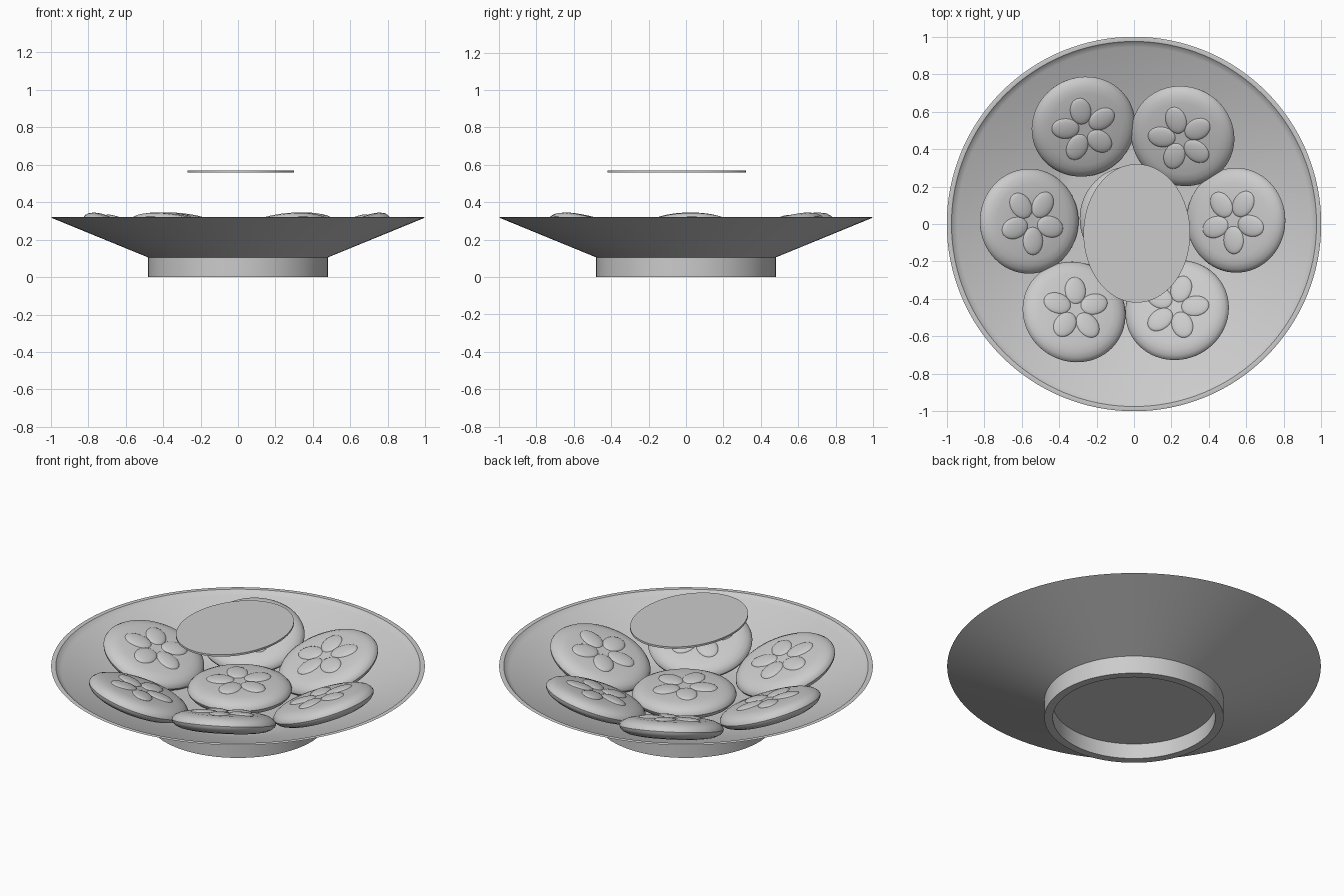
import bpy, bmesh
from math import pi, sin, cos, atan2, radians
from mathutils import Matrix, Vector

if "Cube" in bpy.data.objects:
    bpy.data.objects.remove(bpy.data.objects["Cube"])


def lathe(bm, profile, n):
    """Revolve (radius, z) points round z; radius 0 becomes a pole."""
    rings = []
    for r, z in profile:
        if r == 0:
            rings.append([bm.verts.new((0, 0, z))] * n)
        else:
            rings.append([bm.verts.new((r * cos(2 * pi * i / n), r * sin(2 * pi * i / n), z))
                          for i in range(n)])
    for a, b in zip(rings, rings[1:]):
        for i in range(n):
            j = (i + 1) % n
            quad = list(dict.fromkeys([a[i], a[j], b[j], b[i]]))
            bm.faces.new(quad)


def finish(bm, name, matrix=None):
    bmesh.ops.recalc_face_normals(bm, faces=bm.faces[:])
    mesh = bpy.data.meshes.new(name)
    bm.to_mesh(mesh)
    bm.free()
    obj = bpy.data.objects.new(name, mesh)
    bpy.context.collection.objects.link(obj)
    if matrix is not None:
        obj.matrix_world = matrix
    bpy.ops.object.select_all(action='DESELECT')
    obj.select_set(True)
    bpy.context.view_layer.objects.active = obj
    bpy.ops.object.shade_smooth_by_angle(angle=radians(35))
    return obj


# Plate with raised lip and hollow foot ring
bm = bmesh.new()
lathe(bm, [(0, 0.09), (0.435, 0.09), (0.435, 0.0), (0.48, 0.0), (0.48, 0.105),
           (1.0, 0.318), (0.992, 0.32), (0.975, 0.318), (0.963, 0.306), (0.945, 0.297),
           (0.52, 0.143), (0.46, 0.127), (0.40, 0.12), (0, 0.12)], 128)
finish(bm, "plate")


# Round cookies with a five-petal flower in low relief
def cookie(name, x, y, z, tilt, turn):
    loc = Vector((x, y, z))
    if tilt:
        axis = Vector((-y, x, 0)).normalized()
        rot = Matrix.Rotation(-tilt, 4, axis)
    else:
        rot = Matrix.Identity(4)
    matrix = Matrix.Translation(loc) @ rot
    bm = bmesh.new()
    half = [(0.12, 0.050), (0.20, 0.047), (0.235, 0.040), (0.262, 0.027), (0.276, 0.012)]
    profile = [(0, 0.050)] + half + [(0.28, 0)] + [(r, -h) for r, h in reversed(half)] + [(0, -0.05)]
    lathe(bm, profile, 64)
    finish(bm, name, matrix)

    bm = bmesh.new()
    for k in range(5):
        petal = (Matrix.Rotation(turn + k * 2 * pi / 5, 4, 'Z')
                 @ Matrix.Translation((0.105, 0, 0.048))
                 @ Matrix.Diagonal((0.075, 0.057, 0.015, 1)))
        bmesh.ops.create_uvsphere(bm, u_segments=24, v_segments=12, radius=1, matrix=petal)
    finish(bm, name + "_flower", matrix)


spots = [(-0.27, 0.52), (0.26, 0.47), (-0.56, 0.015), (0.545, 0.02), (-0.32, -0.47), (0.23, -0.46)]
turns = [104, 104, 200, 200, 90, 75]
for i, ((x, y), t) in enumerate(zip(spots, turns)):
    cookie(f"cookie_{i + 1}", x, y, 0.227, radians(20), radians(t))
cookie("cookie_centre", -0.01, 0.03, 0.168, 0, radians(60))

# Thin oval disc hovering above the plate
bm = bmesh.new()
lathe(bm, [(0, 0.558), (1, 0.558), (1, 0.569), (0, 0.569)], 96)
bmesh.ops.scale(bm, vec=(0.285, 0.37, 1), verts=bm.verts[:])
bmesh.ops.translate(bm, vec=(0.015, -0.05, 0), verts=bm.verts[:])
finish(bm, "oval_disc")
